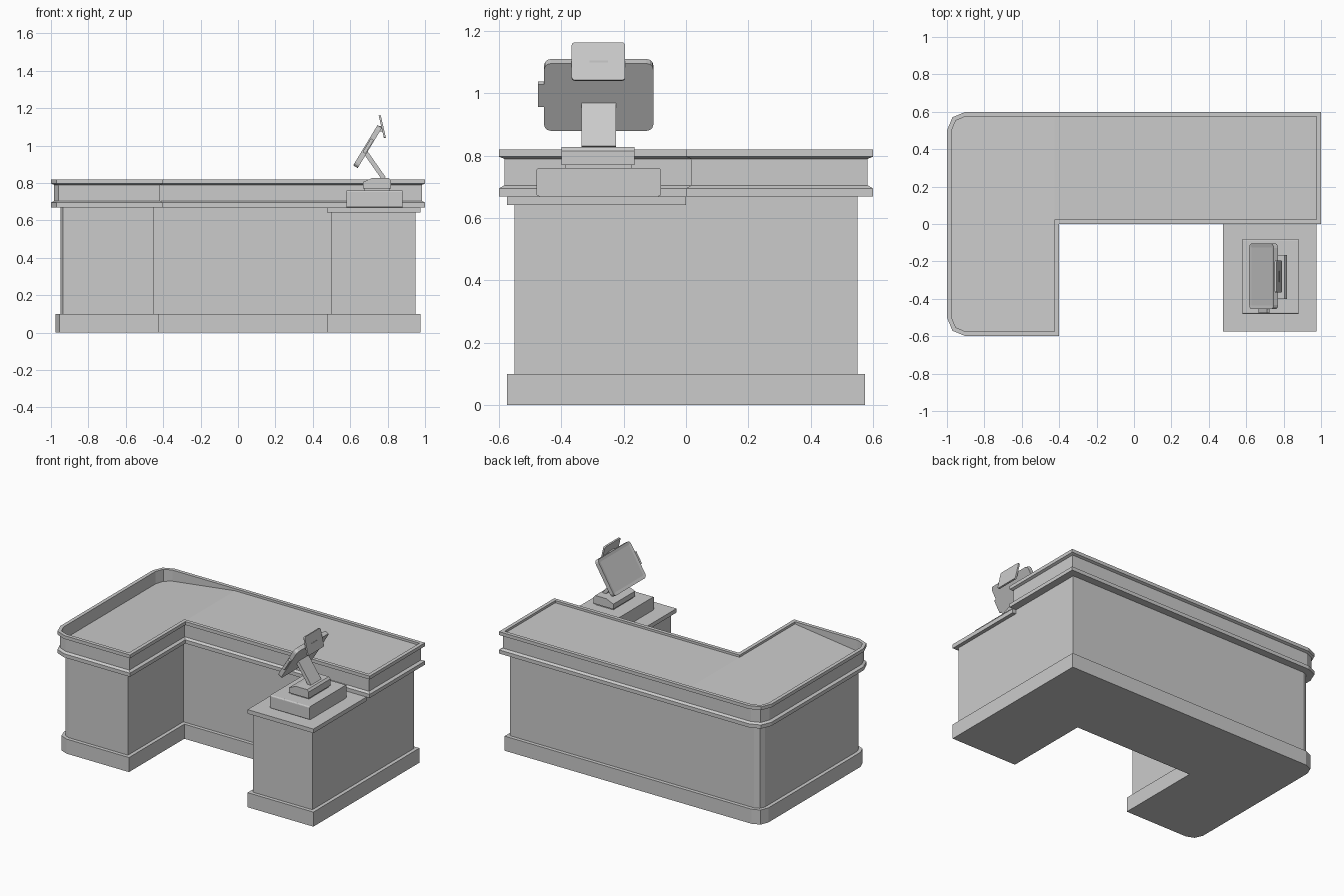
import bpy, bmesh, math
from mathutils import Matrix

if "Cube" in bpy.data.objects:
    bpy.data.objects.remove(bpy.data.objects["Cube"], do_unlink=True)

grey = bpy.data.materials.new("plain grey")
grey.use_nodes = True
GREY = (0.6, 0.6, 0.6, 1)
grey.diffuse_color = GREY
grey.node_tree.nodes["Principled BSDF"].inputs["Base Color"].default_value = GREY


def finish(name, bm):
    mesh = bpy.data.meshes.new(name)
    bmesh.ops.recalc_face_normals(bm, faces=bm.faces[:])
    bm.to_mesh(mesh)
    bm.free()
    mesh.materials.append(grey)
    obj = bpy.data.objects.new(name, mesh)
    bpy.context.collection.objects.link(obj)
    return obj


def arc(cx, cy, r, start):
    steps = [math.radians(start + 45 * k) for k in range(3)]
    return [(cx + r * math.cos(a), cy + r * math.sin(a)) for a in steps]


def outline(inset, desk):
    """Plan of the counter, L-shaped, or U-shaped with the desk wing."""
    left, right, front, back = inset - 1, 1 - inset, inset - 0.6, 0.6 - inset
    wing, r = -0.4 - inset, 0.1 - inset
    pts = [(wing, front), (wing, inset)]
    if desk:
        pts += [(0.45 + inset, inset), (0.45 + inset, front), (right, front)]
    else:
        pts += [(right, inset)]
    pts += [(right, back), (wing, back)]
    pts += arc(left + r, back - r, r, 90)
    pts += arc(left + r, front + r, r, 180)
    return pts


def loft(bm, rings):
    for a, b in zip(rings, rings[1:]):
        n = len(a)
        for i in range(n):
            j = (i + 1) % n
            bm.faces.new((a[i], a[j], b[j], b[i]))


def ring(bm, inset, z, desk=False):
    height = z if callable(z) else (lambda x: z)
    return [bm.verts.new((x, y, height(x))) for x, y in outline(inset, desk)]


def box(name, x, y, z, tilt=0, corner=0.0, edge=0.0, screen=0.0):
    """Box from spans; optional tilt about y, rounded corners seen along x."""
    size = [b - a for a, b in (x, y, z)]
    mid = [(a + b) / 2 for a, b in (x, y, z)]
    bm = bmesh.new()
    bmesh.ops.create_cube(bm, size=1)
    bmesh.ops.scale(bm, vec=size, verts=bm.verts[:])
    if corner:
        along = [e for e in bm.edges
                 if abs(e.verts[0].co.x - e.verts[1].co.x) > size[0] / 2]
        bmesh.ops.bevel(bm, geom=along, offset=corner, segments=3,
                        profile=0.5, affect='EDGES')
    if screen:
        bm.normal_update()
        face = [f for f in bm.faces if f.normal.x < -0.9]
        bmesh.ops.inset_region(bm, faces=face, thickness=screen)
        bmesh.ops.translate(bm, vec=(0.003, 0, 0), verts=face[0].verts[:])
    if edge:
        bmesh.ops.bevel(bm, geom=bm.edges[:], offset=edge, segments=1,
                        affect='EDGES')
    bm.transform(Matrix.Translation(mid)
                 @ Matrix.Rotation(math.radians(tilt), 4, 'Y'))
    return finish(name, bm)


# Plinth and cabinet, both U-shaped
for name, inset, low, high in (("plinth", 0.025, 0, 0.1),
                               ("cabinet", 0.05, 0.1, 0.669)):
    bm = bmesh.new()
    rings = [ring(bm, inset, z, True) for z in (low, high)]
    loft(bm, rings)
    bm.faces.new(rings[0])
    bm.faces.new(rings[1])
    finish(name, bm)


# Countertop with a recessed band, raised rim and a floor sloping down to the left
def floor_height(x):
    return 0.805 - 0.07 * max(0, (-0.43 - x) / 0.54)


bm = bmesh.new()
profile = [(0, 0.67), (0, 0.695), (0.017, 0.705), (0.017, 0.79),
           (0, 0.797), (0, 0.82), (0.025, 0.82), (0.025, floor_height)]
rings = [ring(bm, i, z) for i, z in profile]
loft(bm, rings)
for cap in (rings[0], rings[-1]):
    bm.faces.new(cap[1:5])
    bm.faces.new(cap[:2] + cap[4:])
finish("countertop", bm)

# Desk top and cash drawer
box("desk_top", (0.475, 0.975), (-0.575, 0), (0.642, 0.67))
box("cash_drawer", (0.58, 0.88), (-0.48, -0.08), (0.67, 0.76), corner=0.008)

# Till stand
box("stand_foot", (0.675, 0.81), (-0.388, -0.175), (0.755, 0.775))
bm = bmesh.new()
side = [(0.667, 0.77), (0.817, 0.77), (0.817, 0.815), (0.805, 0.828),
        (0.72, 0.828), (0.667, 0.805)]
face = bm.faces.new([bm.verts.new((x, -0.4, z)) for x, z in side])
out = bmesh.ops.extrude_face_region(bm, geom=[face])
bmesh.ops.translate(bm, vec=(0, 0.235, 0), verts=[
    v for v in out["geom"] if isinstance(v, bmesh.types.BMVert)])
finish("stand_base", bm)
box("stand_arm", (0.719, 0.743), (-0.335, -0.225), (0.808, 0.98), tilt=-35)

# Till monitor with card reader, and the rear display
box("monitor", (0.679, 0.707), (-0.455, -0.105), (0.869, 1.121),
    tilt=31, corner=0.022, screen=0.02)
box("card_reader", (0.687, 0.705), (-0.475, -0.45), (0.955, 1.04), tilt=31)
box("display_bracket", (0.752, 0.778), (-0.31, -0.25), (1.075, 1.105))
box("rear_display", (0.766, 0.777), (-0.367, -0.195), (1.04, 1.164),
    tilt=-13, corner=0.01)
